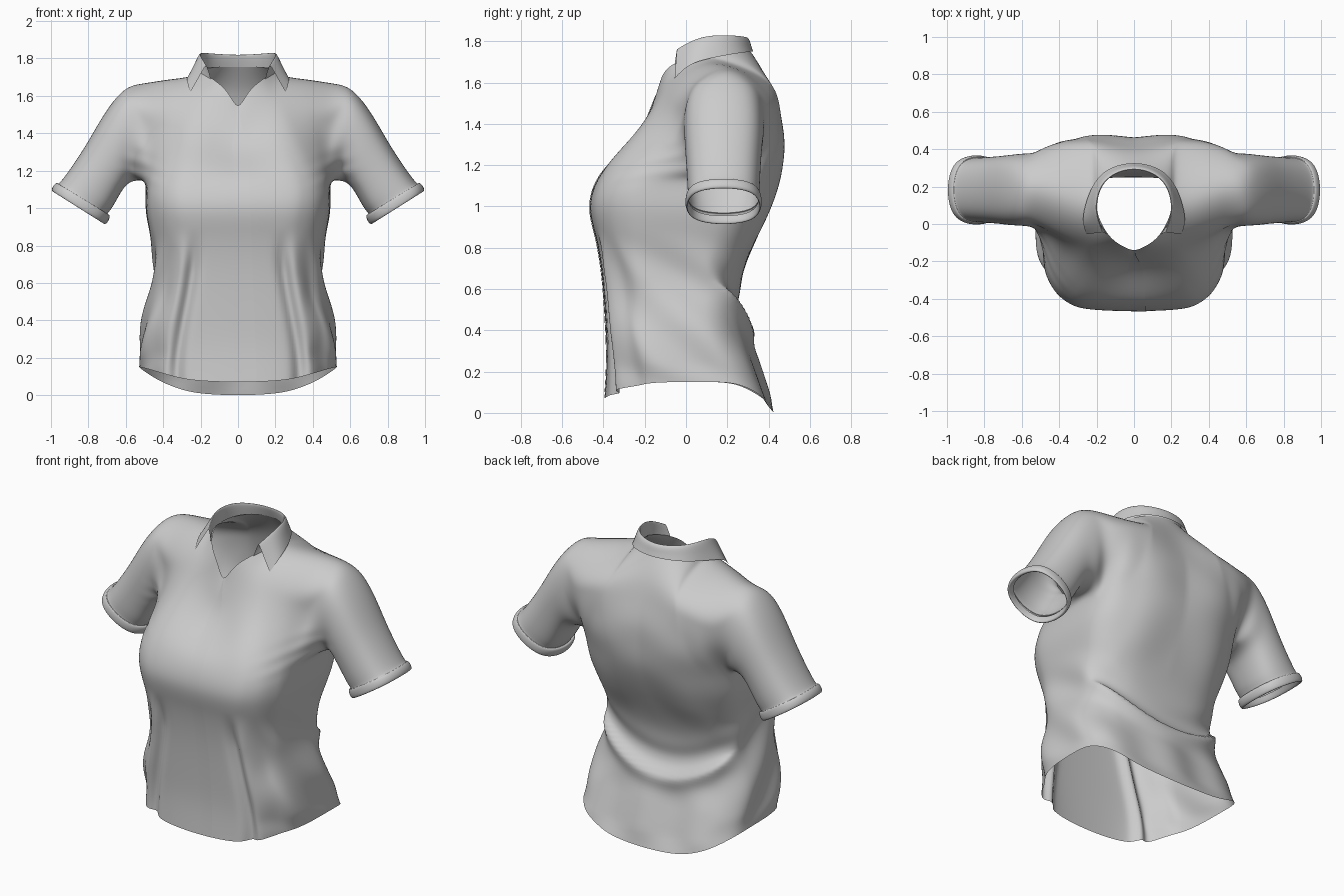
import bpy
from math import sin, cos, pi, exp, radians, copysign
from mathutils import Vector
from mathutils.bvhtree import BVHTree

if "Cube" in bpy.data.objects:
    bpy.data.objects.remove(bpy.data.objects["Cube"])


def lerp(a, b, t):
    return a + (b - a) * t


def bump(d, width):
    return exp(-(d / width) ** 2)


def step(a, b, v):
    t = max(0, min(1, (v - a) / (b - a)))
    return t * t * (3 - 2 * t)


def make_mesh(name, quads, mirrored=True):
    """Weld quads of coordinates into one mesh, with the mirrored half."""
    index, points, faces = {}, [], []

    def vid(p):
        key = tuple(round(c, 5) + 0.0 for c in p)
        if key not in index:
            index[key] = len(points)
            points.append(key)
        return index[key]

    for q in quads:
        faces.append([vid(p) for p in q])
        if mirrored:
            faces.append([vid((-p[0], p[1], p[2])) for p in reversed(q)])
    me = bpy.data.meshes.new(name)
    me.from_pydata(points, [], faces)
    obj = bpy.data.objects.new(name, me)
    bpy.context.collection.objects.link(obj)
    return obj


def grid_quads(rows, closed=False):
    out = []
    for a, b in zip(rows, rows[1:]):
        n = len(a)
        for i in range(n if closed else n - 1):
            k = (i + 1) % n
            out.append((a[i], a[k], b[k], b[i]))
    return out


def smooth_through(obj, levels):
    """Subdivide so that the smooth surface passes through the cage points."""
    mod = obj.modifiers.new("Smooth", 'SUBSURF')
    mod.levels = mod.render_levels = levels
    mod.boundary_smooth = 'PRESERVE_CORNERS'
    target = [v.co.copy() for v in obj.data.vertices]
    for _ in range(3):
        dg = bpy.context.evaluated_depsgraph_get()
        dg.update()
        now = [obj.evaluated_get(dg).data.vertices[i].co.copy() for i in range(len(target))]
        for v, t, c in zip(obj.data.vertices, target, now):
            v.co += (t - c) * 0.8
        obj.data.update()
        obj.update_tag()
    dg = bpy.context.evaluated_depsgraph_get()
    dg.update()
    me = bpy.data.meshes.new_from_object(obj.evaluated_get(dg))
    obj.modifiers.clear()
    obj.data = me
    me.shade_smooth()


# Torso rings below the armpit: z, half width, front y, back y, side seam y
RINGS = [(0.0, .53, -.395, .425, .12), (.25, .525, -.385, .345, .08), (.42, .505, -.39, .285, .04),
         (.58, .46, -.40, .265, .03), (.72, .452, -.415, .29, .04), (.86, .47, -.44, .355, .06),
         (1.0, .495, -.467, .415, .10), (1.13, .495, -.43, .455, .14)]
lower = []
for r, (z, w, yf, yb, yc) in enumerate(RINGS):
    ring = []
    for j in range(13):
        a = radians(15 * j)
        s, c = abs(sin(a)), abs(cos(a))
        front = j < 6
        e = 2 / (lerp(3, 3.9, z / 1.13) if front else 2.8)
        x = 0 if j in (0, 12) else w * s ** e
        y = yc + ((yf if front else yb) - yc) * (0 if j == 6 else c ** e)
        zz = .15 - (.08 * c ** 3 if front else .15 * c * c) if r == 0 else z
        ring.append((x, y, zz))
    lower.append(ring)
quads = grid_quads(lower)

# Chest and back panels from the armpit ring to the neckline and shoulder seam
tops = [(0, -.14, 1.545), (.055, -.12, 1.62), (.135, -.06, 1.69), (.20, .08, 1.735),
        (.35, .14, 1.697), (.50, .19, 1.675)]
back_tops = tops[:2:-1] + [(.18, .20, 1.75), (.11, .28, 1.755), (0, .31, 1.755)]
FRONT_Y = [(-.36, -.36, -.33, -.28, -.20, -.10), (-.27, -.27, -.24, -.19, -.12, -.04),
           (-.21, -.195, -.165, -.125, -.08, -.015), (-.175, -.15, -.11, -.06, -.03, .01)]
BACK_Y = [(.33, .40, .44, .465, .472, .46), (.385, .435, .46, .47, .468, .455),
          (.40, .435, .45, .45, .44, .425), (.365, .385, .38, .385, .39, .385)]


def panel(bottom, top, depths):
    rows = [bottom]
    for k, ys in enumerate(depths):
        t = (k + 1) / 5
        rows.append([(lerp(b[0], p[0], t), y, lerp(b[2], p[2], t))
                     for b, p, y in zip(bottom, top, ys)])
    return rows + [top]


chest = panel(lower[-1][:6], tops, FRONT_Y)
back = panel(lower[-1][7:], back_tops, BACK_Y)
quads += grid_quads(chest) + grid_quads(back)

# Sleeve from the armhole loop to a rolled cuff: top x z, bottom x z, half depth
SLEEVE = [(.605, 1.63, .54, 1.145, .196), (.71, 1.51, .595, 1.125, .188),
          (.805, 1.35, .64, 1.06, .18), (.90, 1.205, .675, 1.0, .175),
          (.955, 1.135, .698, .97, .172), (.967, 1.135, .69, .965, .178),
          (.985, 1.122, .688, .945, .184), (.995, 1.097, .705, .917, .183),
          (.982, 1.088, .72, .922, .172), (.955, 1.11, .71, .955, .167)]
loop = [lower[-1][6]] + [row[0] for row in back] + [row[5] for row in chest[4::-1]]
rings = [loop]
for tx, tz, bx, bz, h in SLEEVE:
    ring = []
    for i in range(12):
        s, c = sin(i * pi / 6), cos(i * pi / 6)
        s, c = (copysign(abs(v) ** .85, v) if abs(v) > 1e-6 else 0 for v in (s, c))
        ring.append((lerp(bx, tx, (1 - c) / 2), .182 + h * s, lerp(bz, tz, (1 - c) / 2)))
    rings.append(ring)
quads += grid_quads(rings, closed=True)

shirt = make_mesh("shirt_body", quads)
smooth_through(shirt, 3)

# Cloth folds: front drape ridges, back swag, diagonal side pulls, armpit creases
for v in shirt.data.vertices:
    x, y, z = v.co
    ax, side = abs(x), (1 if x > 0 else -1)
    if z < 1.1 and ax < .56:
        low = 1 - step(.65, .9, z)
        if y < -.05:
            xr = .39 - .09 * step(.1, .8, z)
            v.co.y += low * (.03 * bump(ax - xr + .065, .03) - .02 * bump(ax - xr, .035)
                             + .015 * bump(ax - xr - .07, .03))
        if y > .05:
            zr = .41 + .9 * x * x + .05 * x
            lip = z - zr
            swag = bump(lip, .03 if lip > 0 else .07)
            v.co.y += step(.05, .2, y) * (.04 * swag - .018 * bump(lip - .1, .06))
            v.co.y += .012 * sin(16 * x + 1) * step(.05, .2, y) * (1 - step(.25, .4, z)) * step(0, .1, z)
        pull = step(.33, .43, ax) * low * step(.12, .25, z)
        v.co.x += side * pull * .011 * sin(17 * (z + .9 * y))
    if y > .25 and .7 < z < 1.6:
        v.co.y += .006 * sin(13 * ax + 5 * z) * step(.7, .9, z) * (1 - step(1.35, 1.6, z)) * (1 - step(.3, .45, ax))
    if y < .1:
        v.co.y += .006 * sin(75 * (z - .35 * ax)) * bump(z - 1.2, .08) * bump(ax - .5, .09)

# Front placket, a thin overlapping strip laid on the chest
tree = BVHTree.FromPolygons([v.co.copy() for v in shirt.data.vertices],
                            [p.vertices[:] for p in shirt.data.polygons])
rows = []
for k in range(61):
    z = lerp(.085, 1.535, k / 60)
    edge = .1 - .055 * k / 60 - .04 * step(1.25, 1.55, z)
    row = []
    for offset, lift in ((.08, .001), (.04, .002), (0, .004)):
        px = edge - offset * (1 - step(1.3, 1.54, z) * .9)
        hit = tree.ray_cast(Vector((px, -2, z)), Vector((0, 1, 0)))[0]
        if hit and hit.y < 0:
            row.append((px, hit.y - lift, z))
    if len(row) == 3:
        rows.append(row)
placket = make_mesh("front_placket", grid_quads(rows), mirrored=False)
placket.data.shade_smooth()

# Collar: stand, fold and turned-down leaf, front point to centre back
COLLAR = [((.145, -.055, 1.69), (.165, -.045, 1.755), (.255, -.055, 1.62)),
          ((.195, .03, 1.72), (.19, .03, 1.795), (.272, .02, 1.685)),
          ((.20, .12, 1.735), (.195, .12, 1.82), (.25, .13, 1.72)),
          ((.15, .24, 1.75), (.145, .235, 1.822), (.17, .27, 1.745)),
          ((0, .31, 1.755), (0, .29, 1.815), (0, .325, 1.75))]
rows = []
for base, top, leaf in COLLAR:
    b, t, l = Vector(base), Vector(top), Vector(leaf)
    out = Vector((l.x - b.x, l.y - b.y, 0)).normalized() * .016
    fold = t + out - Vector((0, 0, .006))
    rows.append([tuple(p) for p in (b, t, fold, fold.lerp(l, .5), l)])
collar = make_mesh("collar", grid_quads(rows))
smooth_through(collar, 3)
